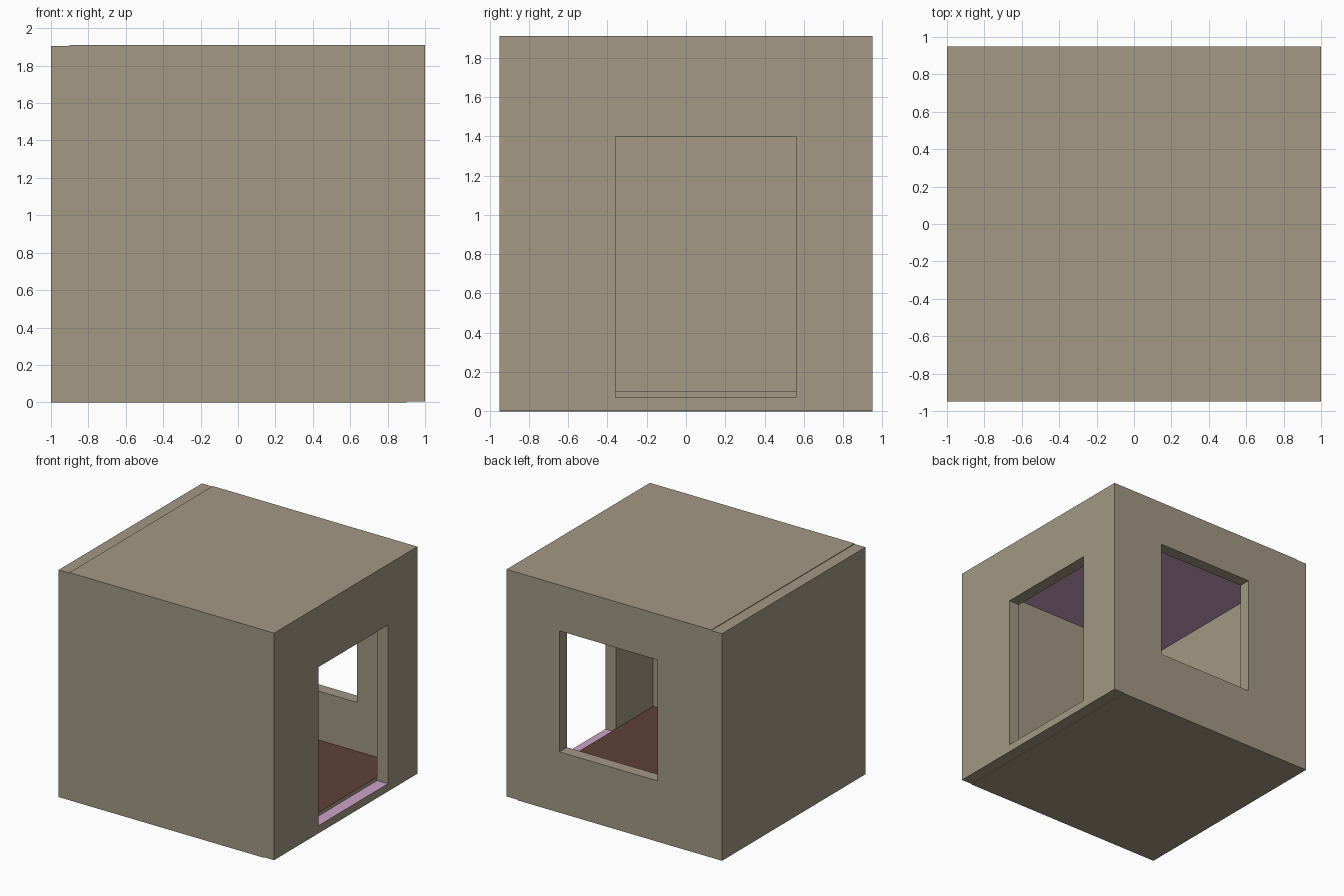
import bpy, bmesh
from mathutils import Vector

if "Cube" in bpy.data.objects:
    bpy.data.objects.remove(bpy.data.objects["Cube"])


def srgb(r, g, b):
    lin = [(c / 255 / 12.92) if c < 10 else ((c / 255 + 0.055) / 1.055) ** 2.4 for c in (r, g, b)]
    return (*lin, 1.0)


def material(name, rgb):
    m = bpy.data.materials.new(name)
    m.diffuse_color = srgb(*rgb)
    m.use_nodes = True
    m.node_tree.nodes["Principled BSDF"].inputs["Base Color"].default_value = m.diffuse_color
    return m


tan = material("tan plaster", (163, 152, 132))
pink = material("pale mauve", (205, 163, 200))
brown = material("dark red brown", (95, 65, 54))


def finish(name, bm, accent=None, rule=None):
    """Turn a bmesh into an object; faces matching the rule get the accent colour."""
    bmesh.ops.recalc_face_normals(bm, faces=bm.faces)
    bm.normal_update()
    me = bpy.data.meshes.new(name)
    me.materials.append(tan)
    if accent:
        me.materials.append(accent)
        for f in bm.faces:
            f.material_index = int(rule(f))
    bm.to_mesh(me)
    bm.free()
    ob = bpy.data.objects.new(name, me)
    bpy.context.collection.objects.link(ob)
    return ob


def slab(name, lo, hi, accent=None, rule=None):
    """Plain box between two corners."""
    bm = bmesh.new()
    bmesh.ops.create_cube(bm, size=1)
    for v in bm.verts:
        v.co = Vector([lo[i] if v.co[i] < 0 else hi[i] for i in range(3)])
    return finish(name, bm, accent, rule)


def pierced_wall(name, to3d, outer, hole, depth, accent=None, rule=None):
    """Wall with a rectangular opening; rectangles are (u0, u1, z0, z1)."""
    bm = bmesh.new()

    def ring(r):
        u0, u1, z0, z1 = r
        return [bm.verts.new(to3d(u, z)) for u, z in ((u0, z0), (u1, z0), (u1, z1), (u0, z1))]

    a, b = ring(outer), ring(hole)
    faces = [bm.faces.new((a[i], a[(i + 1) % 4], b[(i + 1) % 4], b[i])) for i in range(4)]
    ext = bmesh.ops.extrude_face_region(bm, geom=faces, use_keep_orig=True)
    moved = [g for g in ext["geom"] if isinstance(g, bmesh.types.BMVert)]
    bmesh.ops.translate(bm, verts=moved, vec=depth)
    return finish(name, bm, accent, rule)


X, Y, H, T = 1.0, 0.95, 1.91, 0.1   # half sizes, height, wall thickness
xi, yi, zi = X - T, Y - T, H - T    # inner limits

# Floor and roof slabs, offset like a pinwheel so small steps show at the ends
slab("floor", (-X, -Y, 0), (xi, Y, T), brown, lambda f: f.normal.z > 0.9)
slab("roof", (-xi, -Y, zi), (X, Y, H), pink, lambda f: f.normal.z < -0.9)

# Solid walls
slab("left_wall", (-X, -Y, T), (-xi, Y, H - 0.005))
slab("front_wall", (-xi, -Y, T), (xi, -yi, zi))

# Back wall with window opening
pierced_wall("back_wall", lambda u, z: (u, Y, z), (-xi, xi, T, zi),
             (-0.40, 0.51, 0.51, 1.525), Vector((0, -T, 0)))

# Right wall with doorway and coloured threshold
pierced_wall("right_wall", lambda u, z: (X, u, z), (-Y, Y, 0.005, zi),
             (-0.36, 0.56, 0.07, 1.4), Vector((-T, 0, 0)), pink,
             lambda f: f.normal.z > 0.9 and f.calc_center_median().z < 0.2)
